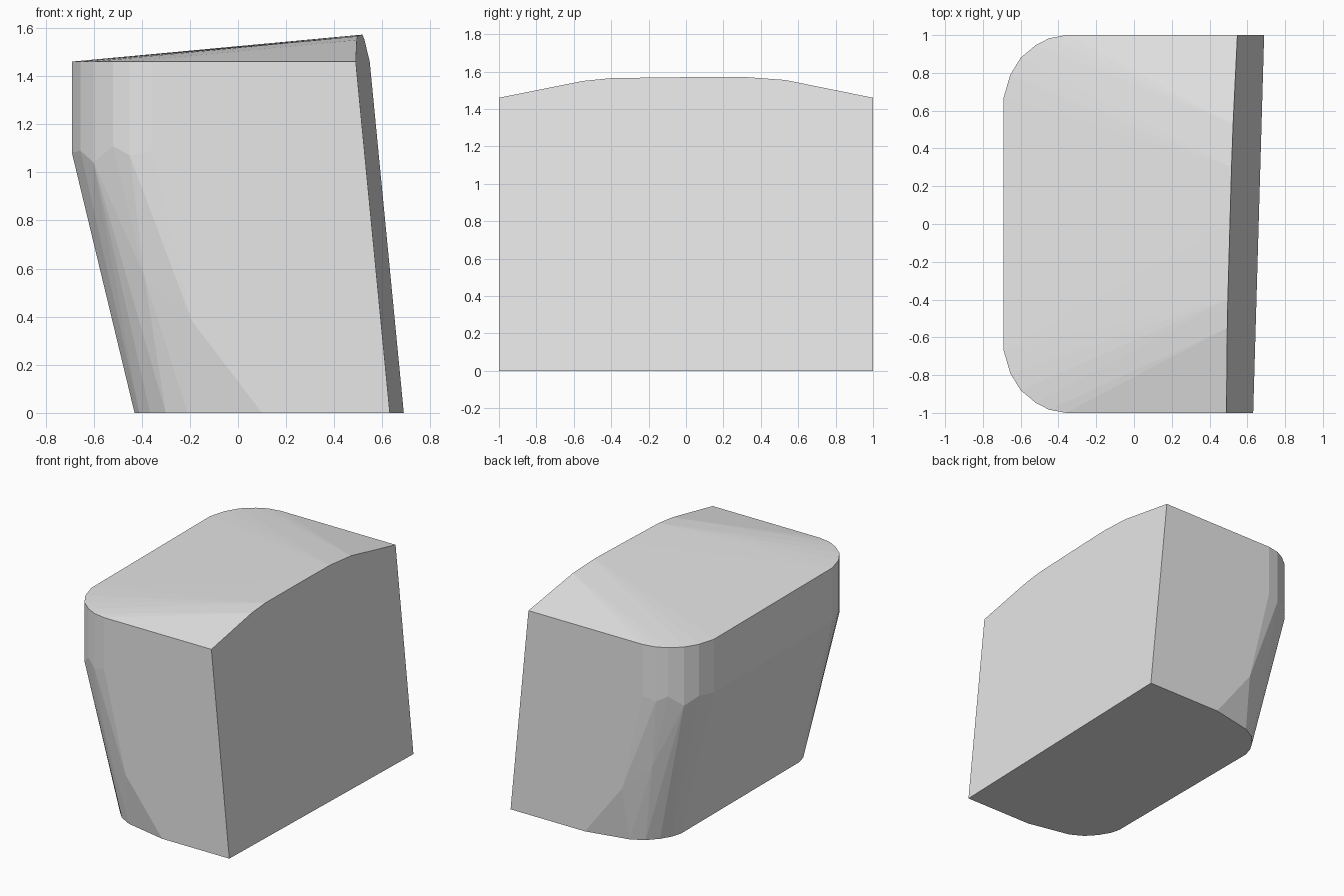
import bpy, bmesh

if "Cube" in bpy.data.objects:
    bpy.data.objects.remove(bpy.data.objects["Cube"])

def right_x(y, z):
    # slanted, slightly skewed flat right face
    return 0.66 + 0.029 * y - 0.097 * z

points = []

# rounded left corners (mirrored in y): x, y, height where the upright wall ends
corner = [(-0.36, 1.0, 1.09), (-0.45, 0.983, 1.07), (-0.52, 0.947, 1.11),
          (-0.60, 0.88, 1.04), (-0.655, 0.79, 1.09), (-0.69, 0.67, 1.08)]
# narrower rounded foot, and the cut between foot and wall
foot = [(0.10, 1.0, 0), (-0.21, 0.935, 0), (-0.30, 0.885, 0),
        (-0.365, 0.815, 0), (-0.41, 0.74, 0), (-0.43, 0.67, 0),
        (-0.19, 1.0, 0.38), (-0.39, 0.94, 0.57)]
for s in (-1, 1):
    for x, y, z in corner:
        points += [(x, s * y, z), (x, s * y, 1.46)]
    points += [(x, s * y, z) for x, y, z in foot]

# right face outline with the arched top edge
for y, z in [(-1, 0), (1, 0), (-1, 1.46), (-0.55, 1.55), (-0.4, 1.565),
             (0, 1.57), (0.3, 1.572), (0.53, 1.555), (1, 1.46)]:
    points.append((right_x(y, z), y, z))

# faceted convex block
bm = bmesh.new()
for p in points:
    bm.verts.new(p)
res = bmesh.ops.convex_hull(bm, input=bm.verts[:])
loose = [v for v in bm.verts if not v.link_faces]
bmesh.ops.delete(bm, geom=loose, context='VERTS')
bmesh.ops.dissolve_limit(bm, angle_limit=0.01, verts=bm.verts[:], edges=bm.edges[:])
bmesh.ops.recalc_face_normals(bm, faces=bm.faces[:])

mesh = bpy.data.meshes.new("tapered_block")
bm.to_mesh(mesh)
bm.free()
block = bpy.data.objects.new("tapered_block", mesh)
bpy.context.collection.objects.link(block)

# plain grey
grey = bpy.data.materials.new("light_grey")
grey.diffuse_color = (0.8, 0.8, 0.8, 1)
grey.use_nodes = True
grey.node_tree.nodes["Principled BSDF"].inputs["Base Color"].default_value = grey.diffuse_color
mesh.materials.append(grey)
